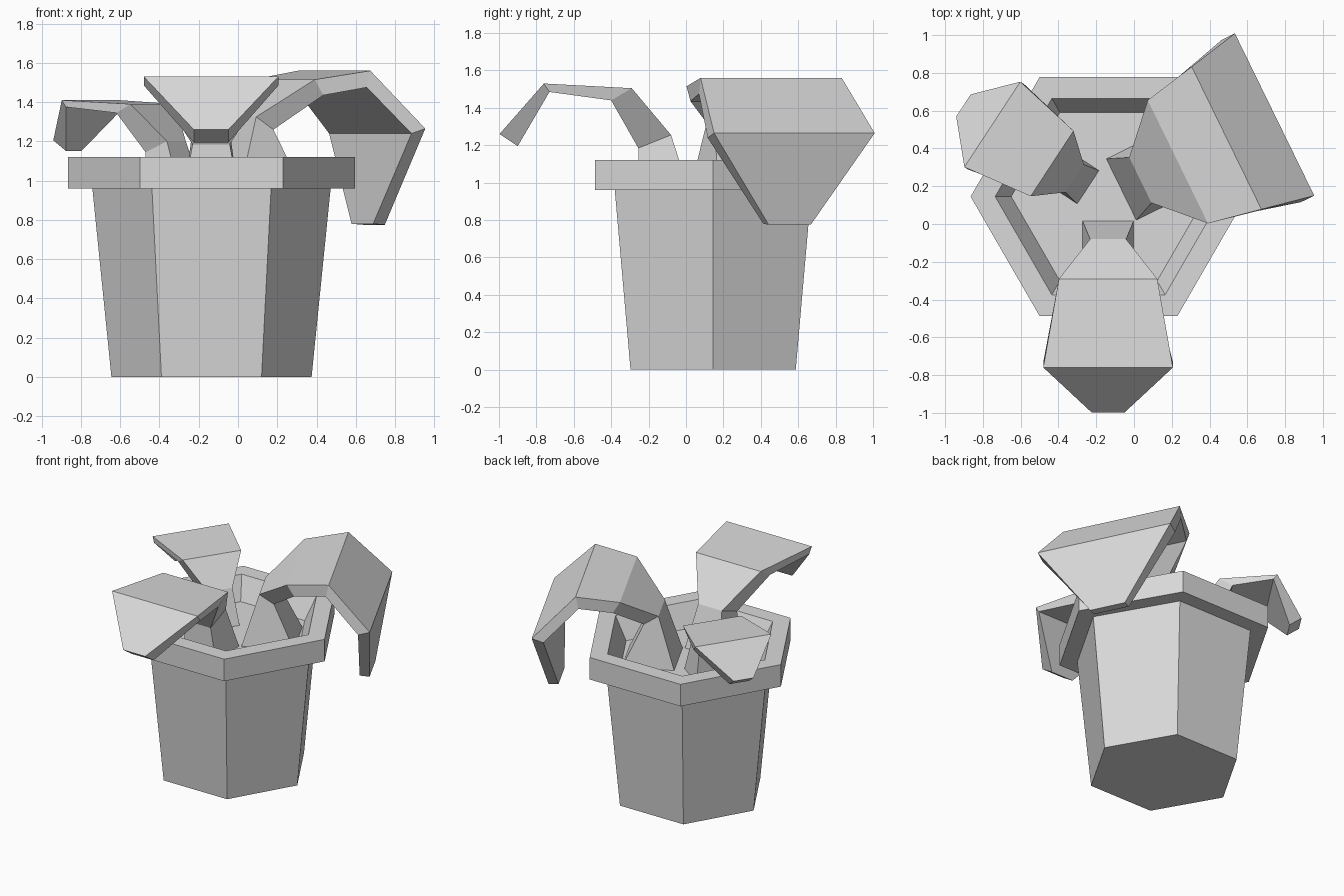
import bpy
import bmesh
from math import cos, sin, tau
from mathutils import Vector

cube = bpy.data.objects.get("Cube")
if cube:
    bpy.data.objects.remove(cube, do_unlink=True)

# Single plain clay colour
grey = bpy.data.materials.new("plain_grey")
grey.use_nodes = True
colour = (0.7, 0.7, 0.7, 1)
grey.diffuse_color = colour
grey.node_tree.nodes["Principled BSDF"].inputs["Base Color"].default_value = colour

UP = Vector((0, 0, 1))
CENTRE = Vector((-0.135, 0.145, 0))


def loft(name, rings, cap_start=True, cap_end=True):
    """Skin a list of equal-sized point rings into a flat-shaded object."""
    bm = bmesh.new()
    loops = [[bm.verts.new(p) for p in ring] for ring in rings]
    n = len(loops[0])
    for a, b in zip(loops, loops[1:]):
        for i in range(n):
            j = (i + 1) % n
            bm.faces.new((a[i], a[j], b[j], b[i]))
    if cap_start:
        bm.faces.new(loops[0][::-1])
    if cap_end:
        bm.faces.new(loops[-1])
    bmesh.ops.recalc_face_normals(bm, faces=bm.faces)
    mesh = bpy.data.meshes.new(name)
    bm.to_mesh(mesh)
    bm.free()
    mesh.materials.append(grey)
    obj = bpy.data.objects.new(name, mesh)
    bpy.context.collection.objects.link(obj)
    return obj


def hexagon(radius, z):
    return [CENTRE + Vector((radius * cos(tau * i / 6), radius * sin(tau * i / 6), z))
            for i in range(6)]


def leaf(name, origin, direction, stations):
    """Each station: upper forward, upper z, lower forward, lower z, half width."""
    start = Vector((*origin, 0))
    forward = Vector((*direction, 0)).normalized()
    side = forward.cross(UP)
    rings = []
    for uf, uz, lf, lz, w in stations:
        top = start + forward * uf + UP * uz
        low = start + forward * lf + UP * lz
        rings.append([top - side * w, top + side * w, low + side * w, low - side * w])
    return loft(name, rings)


# Six-sided pot with a thick rim, closed inside by the soil
loft("pot", [hexagon(r, z) for r, z in (
    (0.51, 0), (0.607, 0.96), (0.73, 0.96), (0.73, 1.12), (0.6, 1.12), (0.515, 0.96))])

# Drooping leaves
leaf("front_leaf", (-0.137, 0.015), (0, -1), (
    (0, 0.96, 0.27, 0.96, 0.135),
    (0.095, 1.255, 0.27, 1.185, 0.095),
    (0.305, 1.505, 0.415, 1.44, 0.26),
    (0.775, 1.53, 0.745, 1.485, 0.343),
    (1.012, 1.26, 0.915, 1.195, 0.088)))

leaf("small_leaf", (-0.243, 0.195), (-0.836, 0.548), (
    (0, 0.96, 0.215, 0.96, 0.105),
    (0.085, 1.2, 0.215, 1.145, 0.088),
    (0.228, 1.39, 0.315, 1.345, 0.207),
    (0.606, 1.41, 0.58, 1.375, 0.27),
    (0.789, 1.205, 0.71, 1.15, 0.07)))

leaf("large_leaf", (-0.067, 0.183), (0.9, 0.44), (
    (0, 0.96, 0.35, 0.96, 0.18),
    (0.112, 1.325, 0.21, 1.26, 0.134),
    (0.333, 1.515, 0.38, 1.435, 0.363),
    (0.62, 1.56, 0.6, 1.475, 0.42),
    (0.903, 1.265, 0.825, 1.24, 0.478),
    (0.846, 0.775, 0.78, 0.78, 0.125)))
